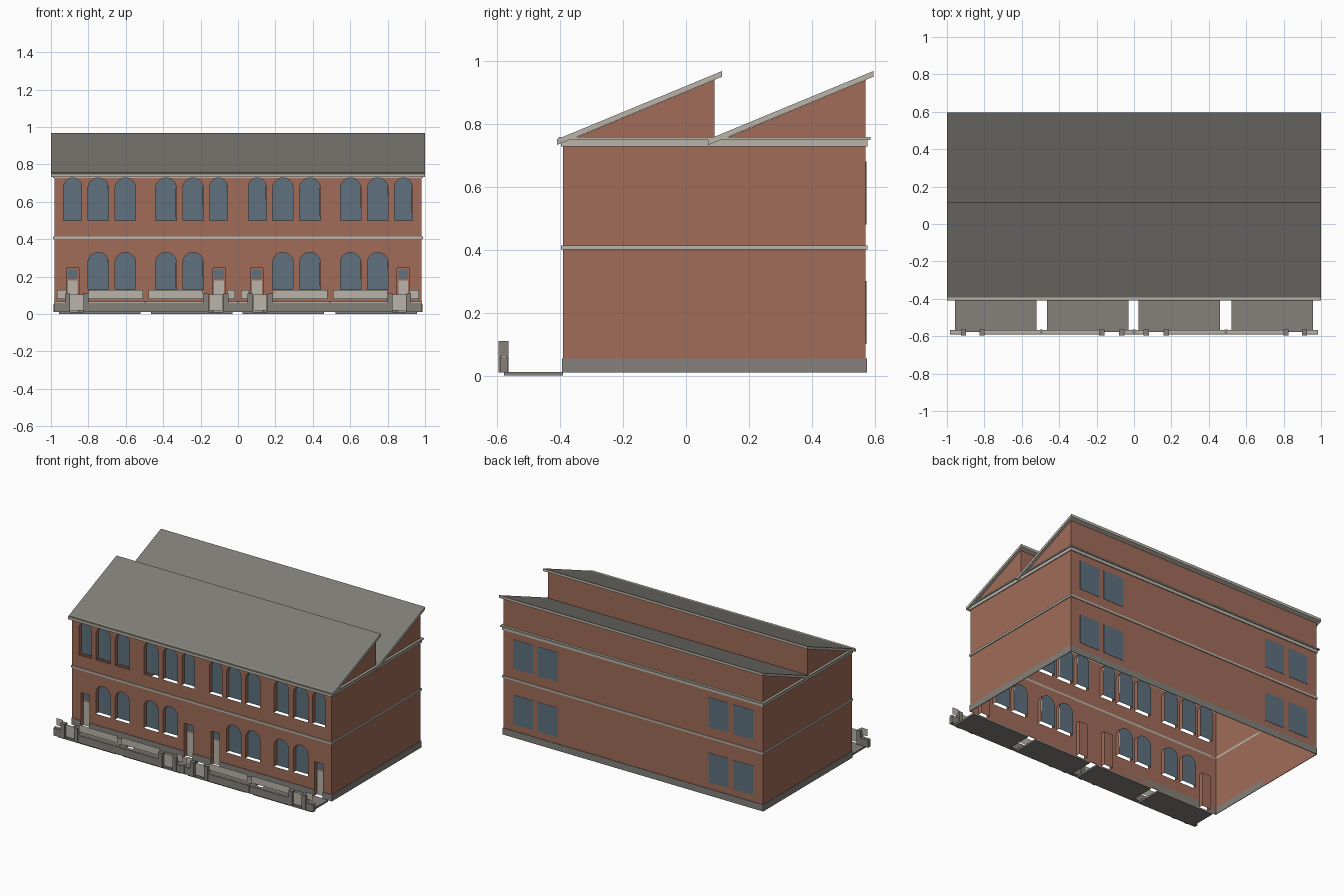
import bpy, bmesh, math

if "Cube" in bpy.data.objects:
    bpy.data.objects.remove(bpy.data.objects["Cube"])

def lin(c):
    return c / 12.92 if c <= 0.04045 else ((c + 0.055) / 1.055) ** 2.4

def material(name, r, g, b):
    m = bpy.data.materials.new(name)
    m.diffuse_color = (lin(r), lin(g), lin(b), 1)
    m.use_nodes = True
    m.node_tree.nodes["Principled BSDF"].inputs["Base Color"].default_value = m.diffuse_color
    return m

BRICK = material("brick", 0.63, 0.425, 0.35)
GLASS = material("window glass", 0.37, 0.445, 0.495)
TRIM = material("pale stone", 0.73, 0.71, 0.665)
STONE = material("grey stone", 0.52, 0.505, 0.48)
ROOF = material("roof slate", 0.50, 0.49, 0.465)

X, Y0, Y1 = 0.982, -0.39, 0.57      # outer wall planes
RECESS = 0.028                      # depth of front openings


def make(name, bm, *mats):
    me = bpy.data.meshes.new(name)
    bm.to_mesh(me)
    bm.free()
    for m in mats:
        me.materials.append(m)
    ob = bpy.data.objects.new(name, me)
    bpy.context.collection.objects.link(ob)
    return ob


def boxes(name, mat, items):
    """Boxes given as (x0, x1, y0, y1, z0, z1), joined in one object."""
    bm = bmesh.new()
    for x0, x1, y0, y1, z0, z1 in items:
        vs = bmesh.ops.create_cube(bm, size=1)["verts"]
        for v in vs:
            v.co = (x1 if v.co.x > 0 else x0, y1 if v.co.y > 0 else y0,
                    z1 if v.co.z > 0 else z0)
    return make(name, bm, mat)


def plates(name, mat, outlines, y):
    """Upright flat faces from (x, z) outlines at depth y."""
    bm = bmesh.new()
    for pts in outlines:
        bm.faces.new([bm.verts.new((x, y, z)) for x, z in pts])
    return make(name, bm, mat)


def rect(x0, x1, z0, z1):
    return [(x0, z0), (x1, z0), (x1, z1), (x0, z1)]


def arch(cx, w, z0, z1, n=12):
    r = w / 2
    pts = [(cx - r, z0), (cx + r, z0)]
    return pts + [(cx + r * math.cos(math.pi * i / n),
                   z1 - r + r * math.sin(math.pi * i / n)) for i in range(n + 1)]


def both(values):
    return [s * v for s in (-1, 1) for v in values]


# Openings of the front wall
lower = [arch(c, 0.11, 0.13, 0.33) for c in both((0.24, 0.385, 0.602, 0.747))]
upper = [arch(c, 0.11, 0.50, 0.728) for c in both((0.24, 0.385, 0.602, 0.747))]
upper += [arch(c, 0.096, 0.50, 0.728) for c in both((0.104, 0.884))]
DOORS = both((0.101, 0.884))
door_holes = [rect(c - 0.033, c + 0.033, 0.012, 0.245) for c in DOORS]

# Front wall: flat filled outline with holes
cu = bpy.data.curves.new("front_outline", 'CURVE')
cu.dimensions = '2D'
cu.fill_mode = 'BOTH'
for pts in [rect(-X, X, 0.01, 0.745)] + lower + upper + door_holes:
    clean = [p for i, p in enumerate(pts) if math.dist(p, pts[i - 1]) > 1e-5]
    sp = cu.splines.new('POLY')
    sp.points.add(len(clean) - 1)
    for q, (x, z) in zip(sp.points, clean):
        q.co = (x, z, 0, 1)
    sp.use_cyclic_u = True
tmp = bpy.data.objects.new("front_outline", cu)
bpy.context.collection.objects.link(tmp)
bpy.context.view_layer.update()
me = bpy.data.meshes.new_from_object(
    tmp.evaluated_get(bpy.context.evaluated_depsgraph_get()))
bpy.data.objects.remove(tmp)
for v in me.vertices:
    v.co = (v.co.x, Y0, v.co.y)
me.materials.clear()
me.materials.append(BRICK)
front = bpy.data.objects.new("front_wall", me)
bpy.context.collection.objects.link(front)

# Reveals around the openings, open along the sill
bm = bmesh.new()
for pts in lower + upper + door_holes:
    loop = pts[1:] + pts[:1]
    for (xa, za), (xb, zb) in zip(loop, loop[1:]):
        if math.dist((xa, za), (xb, zb)) > 1e-5:
            bm.faces.new([bm.verts.new(p) for p in (
                (xa, Y0, za), (xa, Y0 + RECESS, za),
                (xb, Y0 + RECESS, zb), (xb, Y0, zb))])
make("opening_reveals", bm, BRICK)

# Glazing and doors
plates("front_windows", GLASS, [p[:2] + p[3:] for p in lower + upper], Y0 + RECESS)
plates("door_surrounds", BRICK, door_holes, Y0 + RECESS)
plates("doors", TRIM, [rect(c - 0.026, c + 0.026, 0.015, 0.18) for c in DOORS],
       Y0 + RECESS - 0.006)
plates("door_transoms", GLASS, [rect(c - 0.026, c + 0.026, 0.19, 0.235) for c in DOORS],
       Y0 + RECESS - 0.006)

# Side and back walls, open underneath
bm = bmesh.new()
ring = [(X, Y0), (X, Y1), (-X, Y1), (-X, Y0)]
for (xa, ya), (xb, yb) in zip(ring, ring[1:]):
    bm.faces.new([bm.verts.new(p) for p in (
        (xa, ya, 0.01), (xb, yb, 0.01), (xb, yb, 0.745), (xa, ya, 0.745))])
make("side_and_back_walls", bm, BRICK)

# Back windows
boxes("back_windows", GLASS,
      [(c - 0.076, c + 0.076, Y1, Y1 + 0.002, z0, z0 + 0.2)
       for c in both((0.645, 0.834)) for z0 in (0.10, 0.48)])


def band(name, mat, z0, z1, p, with_front=True):
    """Moulding that runs around the building, proud by p."""
    items = [(X, X + p, Y0 - p, Y1 + p, z0, z1), (-X - p, -X, Y0 - p, Y1 + p, z0, z1),
             (-X, X, Y1, Y1 + p, z0, z1)]
    if with_front:
        items.append((-X, X, Y0 - p, Y0, z0, z1))
    return boxes(name, mat, items)


band("string_course", TRIM, 0.40, 0.414, 0.006)
band("cornice", TRIM, 0.727, 0.748, 0.006)
band("cornice_lip", TRIM, 0.748, 0.757, 0.015)
band("plinth", STONE, 0.01, 0.055, 0.004, False)
edges = [-X] + [e for c in sorted(DOORS) for e in (c - 0.033, c + 0.033)] + [X]
boxes("front_plinth", STONE, [(a, b, Y0 - 0.004, Y0, 0.01, 0.055)
                              for a, b in zip(edges[::2], edges[1::2])])

# Two sloping roofs, each a slab above a brick gable
SLAB = [(-0.41, 0.732), (0.115, 0.949), (0.115, 0.967), (-0.41, 0.75)]
GABLE = [(-0.388, 0.74), (0.09, 0.74), (0.09, 0.9385)]


def prism(name, profile, hx, dy, mats):
    bm = bmesh.new()
    f = bm.faces.new([bm.verts.new((-hx, y + dy, z)) for y, z in profile])
    r = bmesh.ops.extrude_face_region(bm, geom=[f])
    for v in r["geom"]:
        if isinstance(v, bmesh.types.BMVert):
            v.co.x = hx
    bmesh.ops.recalc_face_normals(bm, faces=bm.faces)
    for f in bm.faces:
        if len(mats) > 1 and f.normal.z > 0.5:
            f.material_index = 1
    if len(mats) == 1:               # gables stay open underneath
        bmesh.ops.delete(bm, geom=[f for f in bm.faces if f.normal.z < -0.9],
                         context='FACES')
    return make(name, bm, *mats)


for label, dy in (("front", 0.0), ("back", 0.48)):
    prism(label + "_roof", SLAB, 1.0, dy, [TRIM, ROOF])
    prism(label + "_gable", GABLE, X, dy, [BRICK])

# Forecourt paving
boxes("paving", STONE, [(c - 0.218, c + 0.218, -0.578, Y0, 0.0, 0.012)
                        for c in (-0.738, -0.247, 0.243, 0.738)])

# Low garden wall with coping, gate pillars and small joint posts
runs = [(0.0, 0.06), (0.17, 0.81), (0.91, 0.983)]
runs += [(-b, -a) for a, b in runs]
boxes("garden_wall", STONE, [(a, b, -0.59, -0.566, 0.01, 0.06) for a, b in runs])
boxes("wall_coping", TRIM, [(a, b, -0.586, -0.57, 0.06, 0.066) for a, b in runs])
boxes("gate_pillars", STONE, [(c - 0.014, c + 0.014, -0.595, -0.563, 0.01, 0.11)
                              for c in both((0.066, 0.172, 0.812, 0.912))])
boxes("joint_posts", STONE, [(c - 0.007, c + 0.007, -0.592, -0.564, 0.01, 0.068)
                             for c in (-0.495, 0.0, 0.492)])

# Thin railing panels and gates
panels = [(0.015, 0.06), (0.186, 0.478), (0.507, 0.798), (0.918, 0.968)]
plates("railings", TRIM, [rect(min(s * a, s * b), max(s * a, s * b), 0.08, 0.128)
                          for a, b in panels for s in (-1, 1)], -0.578)
plates("gates", TRIM, [rect(c - 0.037, c + 0.037, 0.02, 0.105)
                       for c in both((0.119, 0.862))], -0.578)
